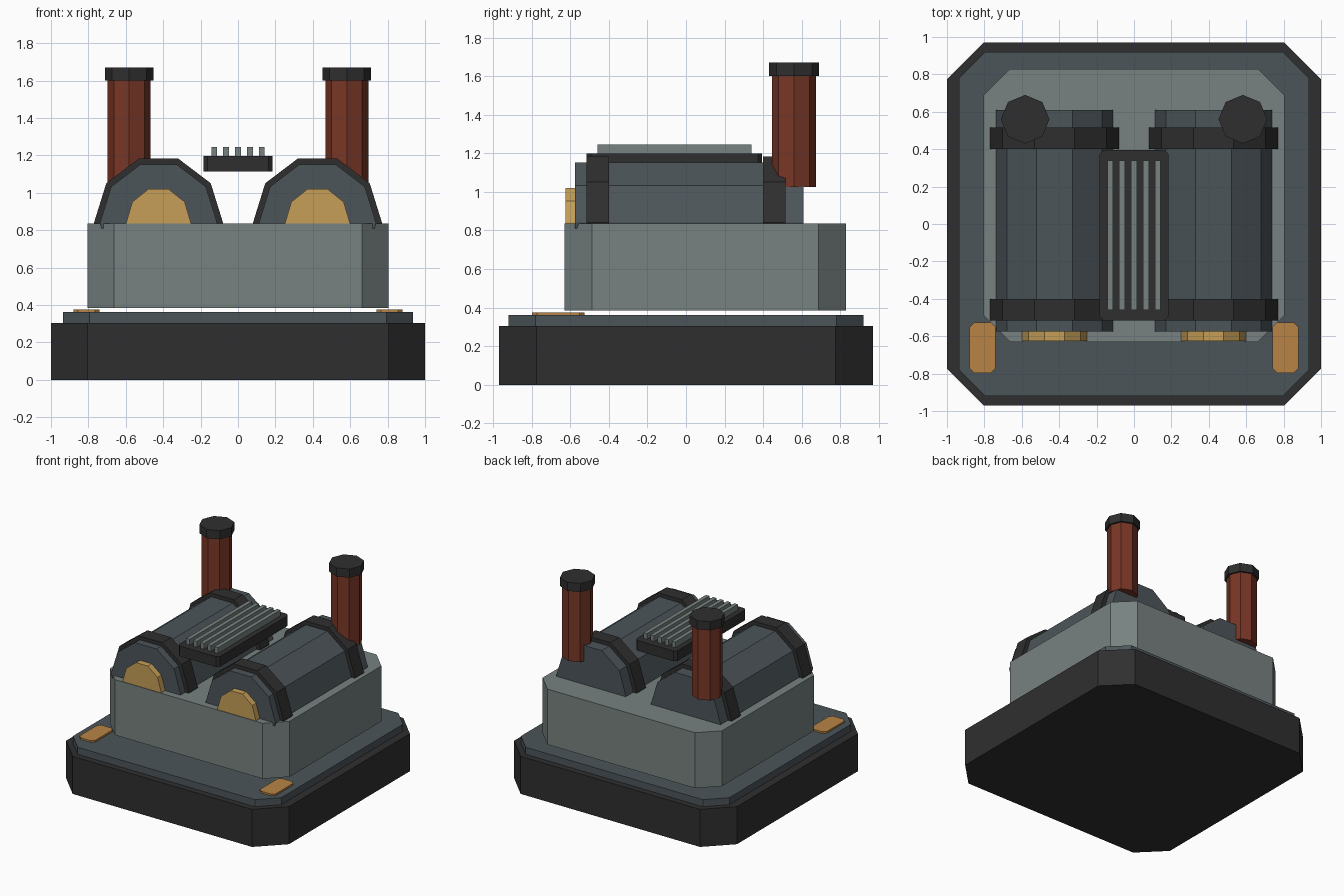
import bpy, bmesh
from math import sin, cos, pi

cube = bpy.data.objects.get("Cube")
if cube:
    bpy.data.objects.remove(cube, do_unlink=True)


def material(name, rgb):
    lin = [((c / 255 + 0.055) / 1.055) ** 2.4 for c in rgb]
    m = bpy.data.materials.new(name)
    m.use_nodes = True
    m.diffuse_color = (*lin, 1)
    bsdf = next(n for n in m.node_tree.nodes if n.type == 'BSDF_PRINCIPLED')
    bsdf.inputs["Base Color"].default_value = (*lin, 1)
    return m


CHARCOAL = material("charcoal", (47, 47, 47))
STEEL = material("blue steel", (76, 85, 90))
GREY = material("light grey", (119, 130, 128))
RUST = material("rust red", (120, 54, 38))
BRASS = material("brass", (198, 159, 88))
AMBER = material("amber", (184, 131, 68))


def prism(name, points, depth, mat):
    """Extrude a closed loop of 3D points along the depth vector."""
    bm = bmesh.new()
    face = bm.faces.new([bm.verts.new(p) for p in points])
    ext = bmesh.ops.extrude_face_region(bm, geom=[face])
    verts = [v for v in ext["geom"] if isinstance(v, bmesh.types.BMVert)]
    bmesh.ops.translate(bm, vec=depth, verts=verts)
    bmesh.ops.recalc_face_normals(bm, faces=bm.faces)
    me = bpy.data.meshes.new(name)
    bm.to_mesh(me)
    bm.free()
    me.materials.append(mat)
    ob = bpy.data.objects.new(name, me)
    bpy.context.collection.objects.link(ob)
    return ob


def slab(name, x0, x1, y0, y1, z0, z1, cut, mat):
    """Box whose four upright edges are chamfered by cut."""
    loop = [(x0 + cut, y0), (x1 - cut, y0), (x1, y0 + cut), (x1, y1 - cut),
            (x1 - cut, y1), (x0 + cut, y1), (x0, y1 - cut), (x0, y0 + cut)]
    if cut == 0:
        loop = [(x0, y0), (x1, y0), (x1, y1), (x0, y1)]
    return prism(name, [(x, y, z0) for x, y in loop], (0, 0, z1 - z0), mat)


def arch(name, x, rx, rz, y0, y1, mat):
    """Half of a ten-sided barrel lying along y, sunk slightly into the body."""
    loop = [(x + rx * cos(i * pi / 5), y0, 0.84 + rz * sin(i * pi / 5)) for i in range(6)]
    loop += [(x - rx * 0.97, y0, 0.81), (x + rx * 0.97, y0, 0.81)]
    return prism(name, loop, (0, y1 - y0, 0), mat)


def post(name, x, y, r, z0, z1, mat):
    """Upright eight-sided post."""
    loop = [(x + r * cos(i * pi / 4), y + r * sin(i * pi / 4), z0) for i in range(8)]
    return prism(name, loop, (0, 0, z1 - z0), mat)


# Foundation, deck and main body
slab("foundation", -1, 1, -0.97, 0.97, 0, 0.305, 0.195, CHARCOAL)
slab("deck", -0.935, 0.935, -0.92, 0.92, 0.305, 0.362, 0.14, STEEL)
slab("body", -0.805, 0.805, -0.63, 0.83, 0.385, 0.835, 0.142, GREY)

# Barrels, bands, brass windows, chimneys and lamps on both sides
for side, s in (("left", 1), ("right", -1)):
    x = 0.425 * s
    arch(side + "_barrel", x, 0.313, 0.328, -0.575, 0.61, STEEL)
    arch(side + "_front_band", x, 0.345, 0.36, -0.515, -0.4, CHARCOAL)
    arch(side + "_rear_band", x, 0.345, 0.36, 0.4, 0.515, CHARCOAL)
    arch(side + "_window", x, 0.173, 0.19, -0.625, -0.57, BRASS)
    post(side + "_chimney", 0.582 * s, 0.56, 0.115, 1.025, 1.61, RUST)
    post(side + "_chimney_cap", 0.582 * s, 0.56, 0.13, 1.6, 1.67, CHARCOAL)
    lx = 0.81 * s
    slab(side + "_lamp", lx - 0.07, lx + 0.07, -0.797, -0.527, 0.36, 0.376, 0.025, AMBER)

# Vent with five slats between the barrels
slab("vent", -0.185, 0.185, -0.515, 0.395, 1.115, 1.198, 0.022, CHARCOAL)
for i in range(5):
    x = (i - 2) * 0.0635
    slab(f"vent_slat_{i + 1}", x - 0.016, x + 0.016, -0.46, 0.34, 1.19, 1.245, 0, GREY)
